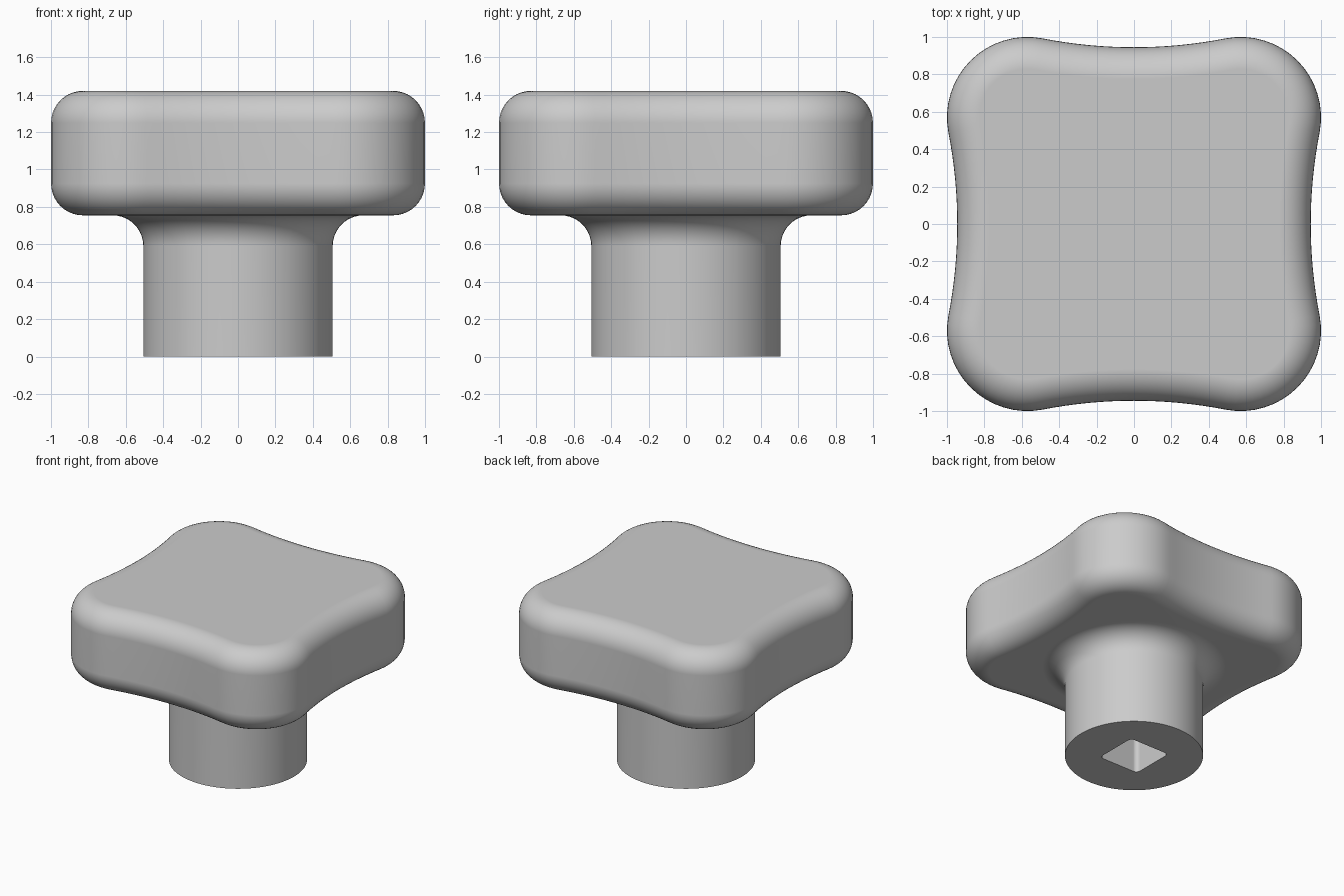
import bpy, bmesh
from math import sin, cos, pi, atan2

cube = bpy.data.objects.get("Cube")
if cube:
    bpy.data.objects.remove(cube)

ARC = 16          # segments per corner and per side
STEPS = 10        # segments per fillet
CORNER, CORNER_R = 0.57, 0.43
SIDE_R = 2.55     # radius of the concave grip sides
FILLET = 0.17
TOP, UNDER = 1.42, 0.755
STEM_R, STEM_FILLET = 0.506, 0.165
HOLE, HOLE_R, HOLE_DEPTH = 0.178, 0.035, 0.6


def four_fold(quarter):
    """Repeat a quarter outline around the z axis."""
    points = []
    for k in range(4):
        for x, y in quarter:
            points.append([(x, y), (-y, x), (-x, -y), (y, -x)][k])
    return points


def grip_outline(inset):
    """Square with round corners and concave sides, offset inwards."""
    side_centre = CORNER + (((CORNER_R + SIDE_R) ** 2 - CORNER ** 2) ** 0.5)
    lean = atan2(CORNER, side_centre - CORNER)
    r, side = CORNER_R - inset, SIDE_R + inset
    quarter = []
    for i in range(ARC):
        a = -lean + (pi / 2 + 2 * lean) * i / ARC
        quarter.append((CORNER + r * cos(a), CORNER + r * sin(a)))
    for i in range(ARC):
        a = lean - 2 * lean * i / ARC
        quarter.append((side * sin(a), side_centre - side * cos(a)))
    return four_fold(quarter)


def hole_outline():
    """Square with small round corners."""
    c = HOLE - HOLE_R
    quarter = []
    for i in range(ARC):
        a = pi / 2 * i / ARC
        quarter.append((c + HOLE_R * cos(a), c + HOLE_R * sin(a)))
    for i in range(ARC):
        quarter.append((c - 2 * c * i / ARC, HOLE))
    return four_fold(quarter)


def stem_outline(radius):
    """Circle whose points line up with the grip outline."""
    angles = [atan2(y, x) for x, y in grip_outline(FILLET)]
    return [(radius * cos(a), radius * sin(a)) for a in angles]


# Sections from the top face down to the blind end of the socket
bends = [pi / 2 * i / STEPS for i in range(STEPS + 1)]
sections = []
for a in bends:
    sections.append((grip_outline(FILLET * (1 - sin(a))), TOP - FILLET * (1 - cos(a))))
for a in bends:
    sections.append((grip_outline(FILLET * (1 - cos(a))), UNDER + FILLET * (1 - sin(a))))
for a in bends:
    sections.append((stem_outline(STEM_R + STEM_FILLET * (1 - sin(a))),
                     UNDER - STEM_FILLET * (1 - cos(a))))
sections.append((stem_outline(STEM_R), 0))
sections.append((hole_outline(), 0))
sections.append((hole_outline(), HOLE_DEPTH))

# Skin the sections
bm = bmesh.new()
rings = [[bm.verts.new((x, y, z)) for x, y in outline] for outline, z in sections]
for upper, lower in zip(rings, rings[1:]):
    for i in range(len(upper)):
        j = (i + 1) % len(upper)
        bm.faces.new((upper[i], lower[i], lower[j], upper[j]))
bm.faces.new(rings[0])
bm.faces.new(reversed(rings[-1]))
bmesh.ops.recalc_face_normals(bm, faces=bm.faces)

mesh = bpy.data.meshes.new("knob")
bm.to_mesh(mesh)
bm.free()
knob = bpy.data.objects.new("knob", mesh)
bpy.context.collection.objects.link(knob)

# Plain grey finish
grey = bpy.data.materials.new("light grey")
grey.use_nodes = True
colour = (0.6, 0.6, 0.6, 1)
grey.diffuse_color = colour
grey.node_tree.nodes["Principled BSDF"].inputs["Base Color"].default_value = colour
mesh.materials.append(grey)

# Smooth shading with crisp rims, flat faces kept flat
bpy.ops.object.select_all(action="DESELECT")
knob.select_set(True)
bpy.context.view_layer.objects.active = knob
bpy.ops.object.shade_smooth_by_angle(angle=pi / 6)
weighted = knob.modifiers.new("flat face normals", "WEIGHTED_NORMAL")
weighted.keep_sharp = True
